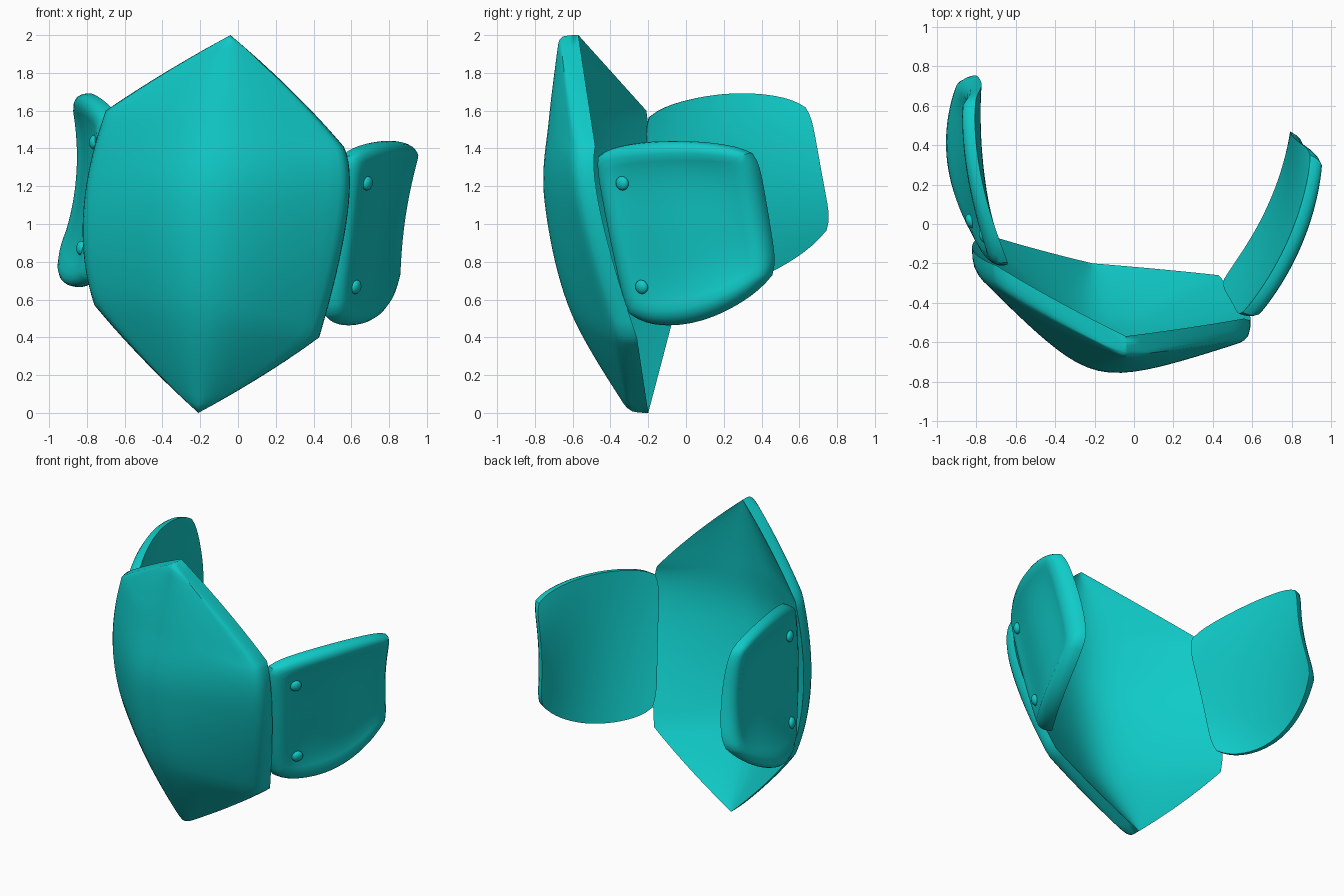
import bpy, bmesh, math
from mathutils import Vector

cube = bpy.data.objects.get("Cube")
if cube:
    bpy.data.objects.remove(cube, do_unlink=True)

teal = bpy.data.materials.new("teal")
teal.use_nodes = True
teal.diffuse_color = (0.005, 0.6, 0.58, 1)
teal.node_tree.nodes["Principled BSDF"].inputs["Base Color"].default_value = teal.diffuse_color


def finish(name, bm):
    bmesh.ops.remove_doubles(bm, verts=bm.verts, dist=0.0005)
    bmesh.ops.recalc_face_normals(bm, faces=bm.faces)
    mesh = bpy.data.meshes.new(name)
    bm.to_mesh(mesh)
    bm.free()
    mesh.materials.append(teal)
    obj = bpy.data.objects.new(name, mesh)
    bpy.context.collection.objects.link(obj)
    bpy.ops.object.select_all(action="DESELECT")
    bpy.context.view_layer.objects.active = obj
    obj.select_set(True)
    bpy.ops.object.shade_smooth_by_angle(angle=math.radians(38))


def parabola(a, b, c, t):
    """Curve through a, b and c at t = 0, 0.5 and 1."""
    return a * (2 * (t - 0.5) * (t - 1)) + b * (4 * t * (1 - t)) + c * (2 * t * (t - 0.5))


def shell(name, surface, thickness, rim, nu, nv, dish=0):
    """Curved sheet with a rounded outer rim; rim lists (inset, depth) steps.
    The outer face is hollowed by dish, a share of the thickness."""
    bm = bmesh.new()
    off = Vector(thickness)

    def layer(inset, depth, hollow=0):
        def vert(i, j):
            a, b = 2 * i / nu - 1, 2 * j / nv - 1
            sink = depth + hollow * (1 - a ** 4) * (1 - b ** 4)
            return bm.verts.new(surface(0.5 + a * inset / 2, 0.5 + b * inset / 2) + off * sink)
        return [[vert(i, j) for i in range(nu + 1)] for j in range(nv + 1)]

    def border(g):
        return (g[0][:-1] + [r[-1] for r in g[:-1]]
                + g[-1][:0:-1] + [r[0] for r in g[:0:-1]])

    layers = [layer(*rim[0], dish)] + [layer(*step) for step in rim[1:]]
    for g in (layers[0], layers[-1]):
        for j in range(nv):
            for i in range(nu):
                bm.faces.new((g[j][i], g[j][i + 1], g[j + 1][i + 1], g[j + 1][i]))
    for g, h in zip(layers, layers[1:]):
        p, q = border(g), border(h)
        for k in range(len(p)):
            n = (k + 1) % len(p)
            bm.faces.new((p[k], p[n], q[n], q[k]))
    # Only the borders of the middle layers are needed
    bmesh.ops.delete(bm, geom=[v for v in bm.verts if not v.link_faces], context="VERTS")
    finish(name, bm)


# Main plate: two side edges and a soft central ridge, meeting at both tips
bottom, top = Vector((-0.21, -0.30, 0)), Vector((-0.04, -0.67, 2.0))
left_edge = [bottom, Vector((-0.76, -0.15, 0.57)), Vector((-0.82, -0.23, 1.05)),
             Vector((-0.70, -0.31, 1.60)), top]
right_edge = [bottom, Vector((0.43, -0.36, 0.40)), Vector((0.58, -0.55, 1.05)),
              Vector((0.56, -0.58, 1.41)), top]
ridge = [bottom, Vector((-0.20, -0.61, 0.55)), Vector((-0.19, -0.74, 1.12)),
         Vector((-0.12, -0.72, 1.55)), top]


def edge_point(p, t, bow):
    if 0.25 <= t <= 0.75:
        return parabola(p[1], p[2], p[3], t * 2 - 0.5)
    k = 0 if t < 0.25 else 3
    s = t * 4 - k
    return p[k].lerp(p[k + 1], s) + Vector((bow * 4 * s * (1 - s), 0, 0))


def ridge_point(p, t):
    k = min(int(t * 4), 3)
    s = t * 4 - k
    a, b, c, d = p[max(k - 1, 0)], p[k], p[k + 1], p[min(k + 2, 4)]
    return 0.5 * (2 * b + (c - a) * s + (2 * a - 5 * b + 4 * c - d) * s ** 2
                  + (3 * b - a - 3 * c + d) * s ** 3)


def plate_surface(u, t):
    a, b = edge_point(left_edge, t, -0.02), edge_point(right_edge, t, 0.025)
    x, soft = 2 * u - 1, 0.35
    crest = 1 - (math.hypot(x, soft) - soft) / (math.hypot(1, soft) - soft)
    return (ridge_point(ridge, t) * crest
            + a * ((1 - crest - x) / 2) + b * ((1 - crest + x) / 2))


shell("main_plate", plate_surface, (0, 0.10, 0),
      [(0.93, 0), (0.96, 0.05), (0.985, 0.2), (0.997, 0.5), (1, 0.8), (1, 1)], 24, 40)


# Side panels: curved patches with clipped corners, rows run bottom to top
def panel_surface(rows):
    rows = [[Vector(p) for p in row] for row in rows]

    def surface(u, v):
        a, b = 2 * u - 1, 2 * v - 1
        a, b = a * (1 - 0.06 * b ** 8), b * (1 - 0.06 * a ** 8)
        u, v = (a + 1) / 2, (b + 1) / 2
        return parabola(*[parabola(*row, u) for row in rows], v)
    return surface


left_rows = [[(0.51, -0.33, 0.50), (0.75, 0.05, 0.49), (0.87, 0.45, 0.73)],
             [(0.57, -0.43, 0.95), (0.81, -0.05, 0.98), (0.89, 0.40, 1.06)],
             [(0.61, -0.51, 1.38), (0.86, -0.11, 1.44), (0.98, 0.34, 1.39)]]
right_rows = [[(-0.90, 0.76, 0.97), (-0.97, 0.32, 0.70), (-0.79, -0.09, 0.70)],
              [(-0.85, 0.70, 1.29), (-0.85, 0.26, 1.21), (-0.77, -0.18, 1.15)],
              [(-0.88, 0.64, 1.63), (-0.85, 0.22, 1.69), (-0.70, -0.24, 1.58)]]


def rivet(name, surface, sink, u, v):
    p, step = surface(u, v), 0.01
    normal = (surface(u + step, v) - p).cross(surface(u, v + step) - p).normalized()
    bm = bmesh.new()
    bmesh.ops.create_uvsphere(bm, u_segments=16, v_segments=8, radius=0.038)
    for vert in bm.verts:
        vert.co.z *= 0.6
    spin = normal.to_track_quat("Z", "Y").to_matrix().to_4x4()
    bmesh.ops.transform(bm, matrix=spin, verts=bm.verts)
    bmesh.ops.translate(bm, vec=p + sink, verts=bm.verts)
    finish(name, bm)


panel_rim = [(0.85, 0), (0.92, 0.09), (0.965, 0.28), (0.99, 0.55), (1, 0.85), (1, 1)]
for side, rows, thickness, u in (("left", left_rows, (-0.075, 0.035, 0), 0.18),
                                 ("right", right_rows, (0.075, 0.015, 0), 0.83)):
    surface = panel_surface(rows)
    shell(side + "_panel", surface, thickness, panel_rim, 20, 20, dish=0.5)
    for level, v in (("lower", 0.2), ("upper", 0.78)):
        rivet(f"{side}_{level}_rivet", surface, Vector(thickness) * 0.2, u, v)
